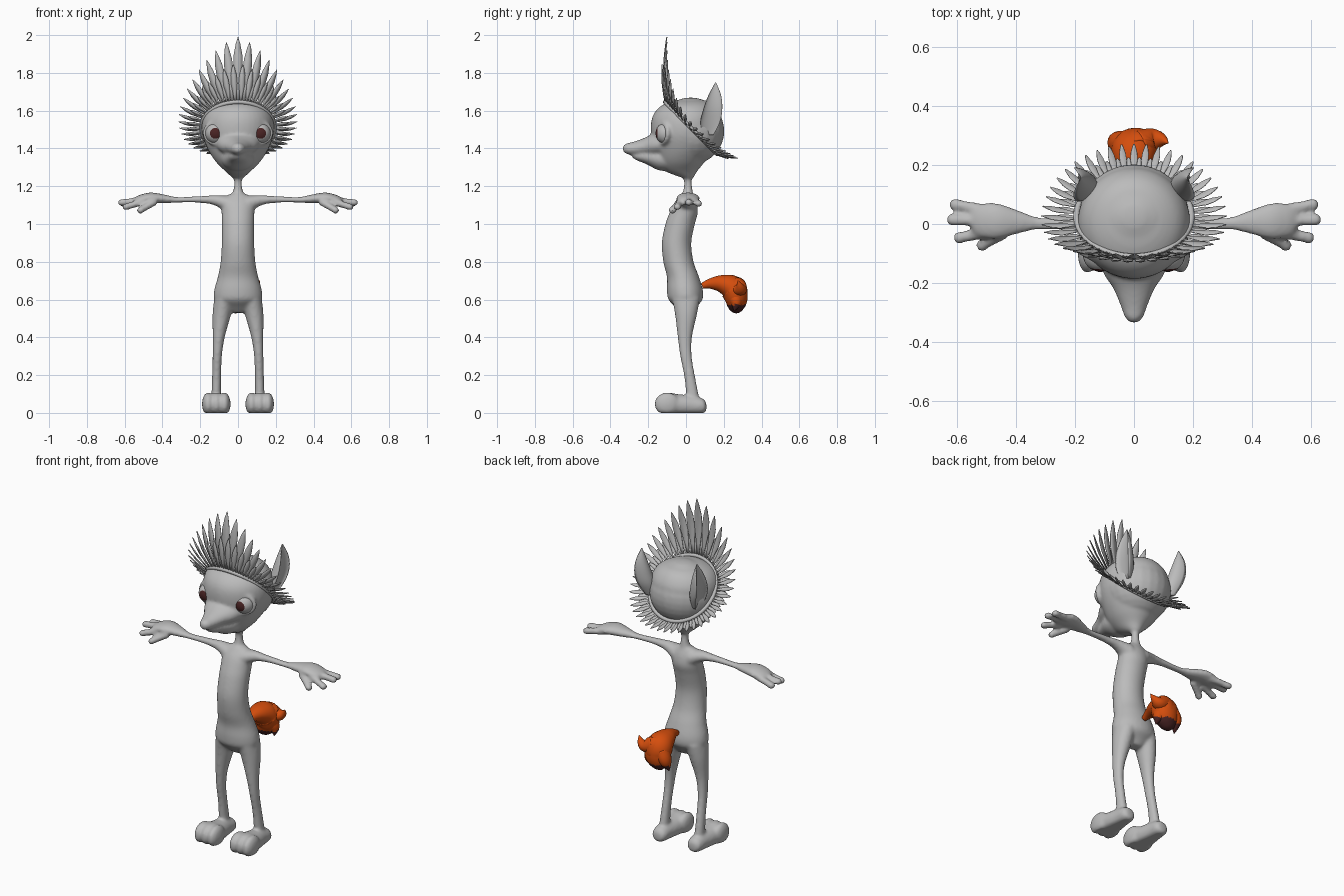
import bpy, bmesh, math
from mathutils import Vector, Matrix

if "Cube" in bpy.data.objects:
    bpy.data.objects.remove(bpy.data.objects["Cube"])

def material(name, rgb):
    m = bpy.data.materials.new(name)
    m.diffuse_color = (*rgb, 1)
    m.use_nodes = True
    m.node_tree.nodes["Principled BSDF"].inputs["Base Color"].default_value = m.diffuse_color
    return m

GREY = material("soft grey", (0.5, 0.5, 0.5))
ORANGE = material("tail orange", (0.66, 0.075, 0.004))
BROWN = material("dark brown", (0.07, 0.018, 0.018))
X, Y, Z = Vector((1, 0, 0)), Vector((0, 1, 0)), Vector((0, 0, 1))

def finish(name, bm, mats=(GREY,)):
    bmesh.ops.recalc_face_normals(bm, faces=bm.faces)
    for f in bm.faces:
        f.smooth = True
    me = bpy.data.meshes.new(name)
    bm.to_mesh(me)
    bm.free()
    for m in mats:
        me.materials.append(m)
    ob = bpy.data.objects.new(name, me)
    bpy.context.collection.objects.link(ob)
    return ob

def spline(pts, steps):
    """Catmull-Rom through tuples of any length."""
    out, n = [], len(pts)
    for i in range(n - 1):
        p = [pts[max(0, min(n - 1, i + k))] for k in (-1, 0, 1, 2)]
        for s in range(steps):
            t = s / steps
            out.append([0.5 * (2*b + (c-a)*t + (2*a-5*b+4*c-d)*t*t + (3*b-a-3*c+d)*t**3)
                        for a, b, c, d in zip(*p)])
    return out + [list(pts[-1])]

def tube(bm, pts, axis=None, n=24, steps=5, cup=0):
    """Loft of elliptical rings (x, y, z, r1, r2); axis fixes the ring plane; cup hollows one side."""
    rows = spline(pts, steps)
    span = Vector(rows[-1][:3]) - Vector(rows[0][:3])
    ref = Y if abs(span.x) > 0.6 * span.length else X
    rings = []
    for i, r in enumerate(rows):
        d = axis or (Vector(rows[min(i + 1, len(rows) - 1)][:3]) - Vector(rows[max(i - 1, 0)][:3])).normalized()
        u = (ref - d * ref.dot(d)).normalized()
        v = d.cross(u)
        ring = []
        for k in range(n):
            a = 2 * math.pi * k / n
            c = math.cos(a) * max(r[3], 0.002)
            if cup and c * cup > 0:
                c *= -0.3
            ring.append(bm.verts.new(Vector(r[:3]) + u * c + v * math.sin(a) * max(r[4], 0.002)))
        rings.append(ring)
    for a, b in zip(rings, rings[1:]):
        for k in range(n):
            bm.faces.new((a[k], a[(k+1) % n], b[(k+1) % n], b[k]))
    bm.faces.new(rings[0][::-1])
    bm.faces.new(rings[-1])

def blob(bm, loc, size):
    bmesh.ops.create_uvsphere(bm, u_segments=24, v_segments=16, radius=1,
                              matrix=Matrix.Translation(loc) @ Matrix.Diagonal((*size, 1)))

def ring_band(bm, matrix, major, minor, n=48, m=10):
    """Torus in the local xy plane."""
    g = [[bm.verts.new(matrix @ Vector(((major + minor*math.cos(b)) * math.cos(a),
                                        (major + minor*math.cos(b)) * math.sin(a), minor*math.sin(b))))
          for b in (2*math.pi*j/m for j in range(m))] for a in (2*math.pi*i/n for i in range(n))]
    for i in range(n):
        for j in range(m):
            bm.faces.new((g[i][j], g[(i+1) % n][j], g[(i+1) % n][(j+1) % m], g[i][(j+1) % m]))

# Body: overlapping lofts fused into one smooth skin
bm = bmesh.new()
torso = [(.53, .005, .04, .03), (.56, 0, .09, .055), (.6, -.003, .126, .09), (.65, -.006, .126, .095),
         (.72, -.016, .107, .085), (.8, -.04, .092, .08), (.9, -.05, .086, .078), (1, -.031, .086, .078),
         (1.06, -.012, .087, .075), (1.11, -.003, .088, .06), (1.145, .003, .065, .04), (1.16, .005, .04, .03)]
tube(bm, [(0, cy, z, rx, ry) for z, cy, rx, ry in torso], Z, 32)
tube(bm, [(0, .008, 1.12, .045, .04), (0, .01, 1.18, .025, .025), (0, .01, 1.23, .021, .021),
          (0, .003, 1.29, .035, .035)], Z)
head = [(1.245, .01, .03, .03), (1.28, -.025, .068, .085), (1.33, -.025, .118, .125), (1.4, -.01, .162, .158),
        (1.48, 0, .189, .185), (1.56, .005, .186, .185), (1.615, .01, .155, .155),
        (1.647, .02, .1, .105), (1.662, .03, .03, .03)]
tube(bm, [(0, cy, z, rx, ry) for z, cy, rx, ry in head], Z, 40)
# Rounded back of the skull, filling the headband
blob(bm, (0, .025, 1.492), (.188, .178, .178))
# Muzzle and lower jaw
for prof in ([(-.06, 1.44, .14, .085), (-.16, 1.422, .108, .064), (-.22, 1.41, .07, .046), (-.28, 1.4, .045, .035),
              (-.315, 1.399, .032, .028), (-.335, 1.399, .014, .014)],
             [(-.05, 1.35, .095, .07), (-.14, 1.347, .085, .064), (-.21, 1.355, .058, .038),
              (-.26, 1.36, .036, .024), (-.285, 1.364, .016, .012)]):
    tube(bm, [(0, y, z, rx, rz) for y, z, rx, rz in prof], Y)
for s in (-1, 1):
    # Eyelid rim
    ring_band(bm, Matrix.Translation((s*.12, -.122, 1.482)) @ Matrix.Rotation(s*.45, 4, 'Z')
              @ Matrix.Rotation(math.pi/2, 4, 'X') @ Matrix.Diagonal((1.05, .95, 1, 1)), .056, .014)
    # Leg
    tube(bm, [(s*x, y, z, a, b) for x, y, z, a, b in
              [(.07, 0, .61, .055, .075), (.086, 0, .52, .049, .058), (.102, -.006, .4, .032, .038),
               (.11, 0, .3, .025, .031), (.113, .018, .2, .024, .029), (.115, .033, .1, .026, .033),
               (.115, .035, .05, .03, .035)]], Z)
    # Foot and toes
    tube(bm, [(s*.115, y, z, a, b) for y, z, a, b in
              [(.108, .03, .02, .02), (.09, .036, .042, .04), (.03, .04, .05, .052),
               (-.04, .042, .062, .057), (-.1, .048, .07, .06), (-.135, .048, .055, .045), (-.15, .045, .035, .03)]], Y)
    for t in (-.043, 0, .043):
        blob(bm, (s*(.115 + t), -.1, .047), (.033, .067, .061))
    # Arm and palm
    tube(bm, [(s*x, y, z, a, b) for x, y, z, a, b in
              [(.05, 0, 1.1, .055, .05), (.12, 0, 1.125, .032, .028), (.2, 0, 1.13, .022, .018),
               (.32, .002, 1.128, .021, .015), (.38, .006, 1.132, .036, .022), (.46, .01, 1.138, .06, .029),
               (.52, .012, 1.128, .058, .026), (.55, .013, 1.12, .042, .019)]], X)
    # Fingers and thumb
    for (x0, y0, z0), (x1, y1, z1) in [((.5, .045, 1.125), (.625, .07, 1.105)), ((.5, .01, 1.125), (.635, .015, 1.112)),
                                       ((.5, -.028, 1.12), (.61, -.05, 1.085)), ((.44, -.03, 1.118), (.53, -.08, 1.065))]:
        tube(bm, [(s*x0, y0, z0, .022, .02), (s*(x0*.4 + x1*.6), y0*.4 + y1*.6, z0*.4 + z1*.6, .019, .018),
                  (s*(x0*.1 + x1*.9), y0*.1 + y1*.9, z0*.1 + z1*.9, .021, .018), (s*x1, y1, z1, .01, .009)], n=14)
for v in bm.verts:
    v.co.z = max(v.co.z, 0)
body = finish("body", bm)
mod = body.modifiers.new("fuse", 'REMESH')
mod.mode, mod.voxel_size, mod.use_smooth_shade = 'VOXEL', .008, True
mod = body.modifiers.new("soften", 'SMOOTH')
mod.factor, mod.iterations = .5, 8

for s, side in ((-1, "left"), (1, "right")):
    # Eyeball with an iris cap facing forward
    bm = bmesh.new()
    bmesh.ops.create_uvsphere(bm, u_segments=32, v_segments=24, radius=.057)
    for f in bm.faces:
        f.material_index = int(f.calc_center_median().normalized().z > math.cos(math.radians(30)))
    bm.transform(Matrix.Translation((s*.116, -.104, 1.48)) @ Matrix.Rotation(s*.08, 4, 'Z')
                 @ Matrix.Rotation(math.pi/2, 4, 'X'))
    finish(side + "_eye", bm, (GREY, BROWN))
    # Cupped ear, open outwards
    bm = bmesh.new()
    tube(bm, [(s*x, y, z, a, b) for x, y, z, a, b in
              [(.165, .115, 1.47, .04, .03), (.192, .128, 1.54, .07, .052), (.205, .142, 1.61, .068, .05),
               (.2, .152, 1.68, .043, .034), (.182, .157, 1.748, .003, .003)]], Z, cup=s)
    finish(side + "_ear", bm)

# Headband, tilted back over the head
C, R = Vector((0, .027, 1.508)), .195
FWD, NRM = Vector((0, -1, 1)).normalized(), Vector((0, 1, 1)).normalized()
bm = bmesh.new()
ring_band(bm, Matrix.Translation(C) @ Matrix.Rotation(-math.pi/4, 4, 'X'), R, .011, 64)
finish("headband", bm)

# Feather crown: a long row and a short row in front of it
def feather(bm, t, scale, lift):
    radial = FWD * math.cos(t) + X * math.sin(t)
    across = X * math.cos(t) - FWD * math.sin(t)
    d = (radial + NRM * (.2 + (.86 if math.cos(t) > 0 else .5) * math.cos(t)**2 + lift)).normalized()
    out = across.cross(d)
    if out.dot(radial) < 0:
        out = -out
    L = scale * (.108 + .237 * math.exp(-(abs(t) / .72)**1.4))
    w = .011 + .06 * max(0, L - .1)
    rows = []
    for s, k in ((0, .3), (.2, .5), (.5, 1), (.72, .9), (.9, .45), (1, .03)):
        p = C + radial * R + d * L * s + out * L * .15 * s * (1 - s)
        rows.append([bm.verts.new(p + across * w * k * e + out * (.003 if e == 0 else 0)) for e in (-1, 0, 1)])
    for a, b in zip(rows, rows[1:]):
        for j in (0, 1):
            bm.faces.new((a[j], a[j+1], b[j+1], b[j]))

for name, shift, scale, lift in (("long_feathers", 0, 1, 0), ("short_feathers", .5, .6, -.2)):
    bm = bmesh.new()
    for i in range(-21, 21):
        feather(bm, math.radians(360 / 42) * (i + shift), scale, lift)
    ob = finish(name, bm)
    ob.modifiers.new("thickness", 'SOLIDIFY').thickness = .003

# Bushy tail with tufts and a dark tip
bm = bmesh.new()
tube(bm, [(0, .085, .672, .015, .015), (0, .13, .684, .03, .028), (0, .19, .683, .058, .048), (0, .245, .66, .076, .068),
          (0, .265, .61, .074, .062), (-.02, .265, .565, .052, .045), (-.04, .262, .54, .018, .018)], steps=8)
for tuft in ([(.02, .27, .67, .05, .05), (.065, .285, .655, .04, .035), (.095, .285, .67, .022, .02), (.115, .275, .70, .002, .002)],
             [(-.03, .27, .64, .045, .045), (-.06, .275, .59, .032, .036), (-.068, .255, .53, .002, .002)],
             [(.02, .265, .69, .05, .035), (.015, .285, .67, .05, .035), (.005, .298, .62, .038, .028), (-.01, .3, .57, .002, .002)],
             [(.03, .26, .62, .045, .045), (.052, .265, .58, .03, .03), (.06, .255, .54, .002, .002)]):
    tube(bm, tuft, n=16)
for f in bm.faces:
    f.material_index = int(f.calc_center_median().z < .572)
finish("tail", bm, (ORANGE, BROWN))
